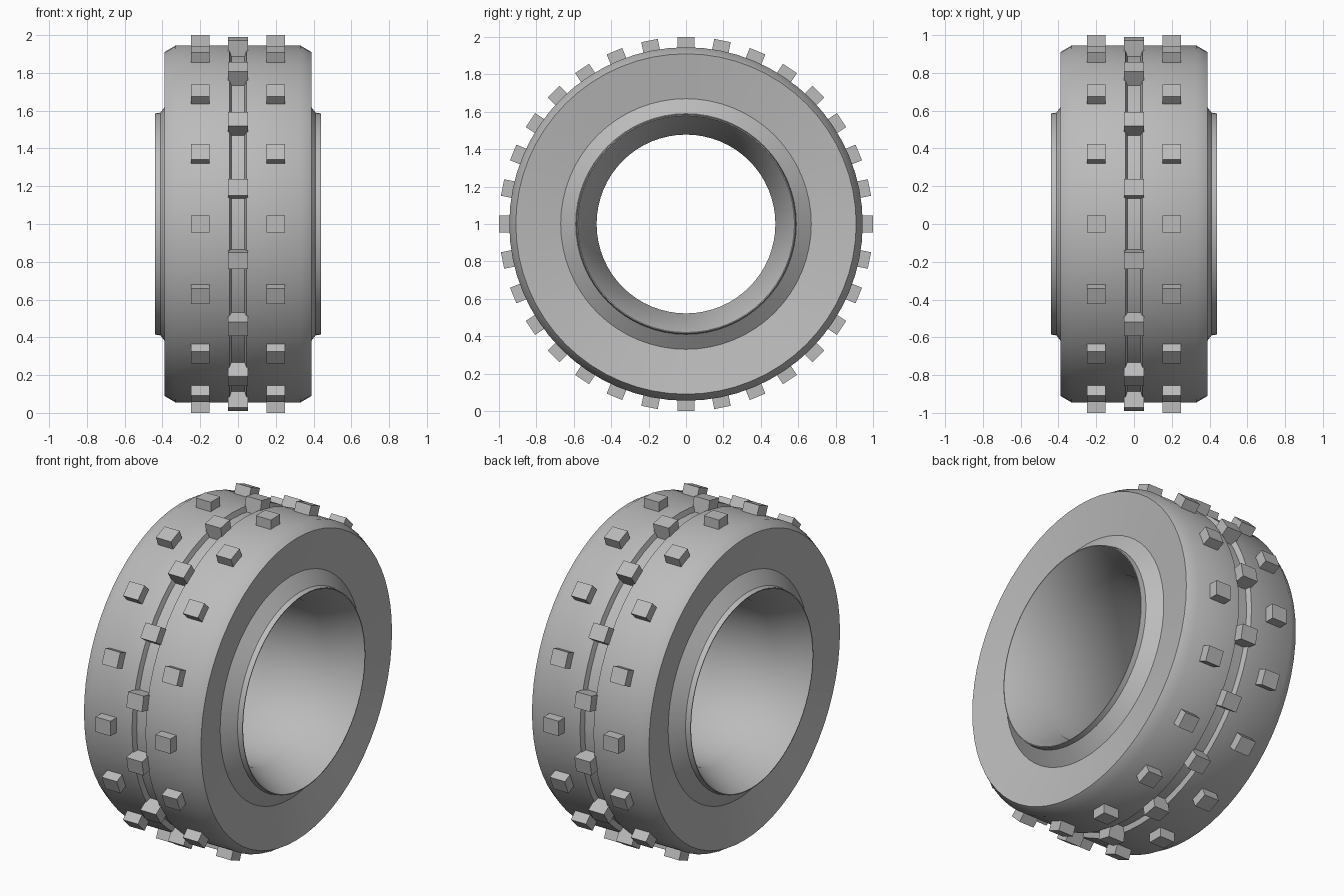
import bpy, bmesh, math
from mathutils import Matrix

if "Cube" in bpy.data.objects:
    bpy.data.objects.remove(bpy.data.objects["Cube"])

SEGMENTS = 64
ROW = 16

grey = bpy.data.materials.new("rubber_grey")
grey.use_nodes = True
colour = (0.5, 0.5, 0.5, 1)
grey.diffuse_color = colour
grey.node_tree.nodes["Principled BSDF"].inputs["Base Color"].default_value = colour


def finish(name, bm, smooth=False):
    bmesh.ops.recalc_face_normals(bm, faces=bm.faces)
    mesh = bpy.data.meshes.new(name)
    bm.to_mesh(mesh)
    bm.free()
    mesh.materials.append(grey)
    obj = bpy.data.objects.new(name, mesh)
    bpy.context.collection.objects.link(obj)
    obj.location.z = 1
    if smooth:
        bpy.ops.object.select_all(action='DESELECT')
        obj.select_set(True)
        bpy.context.view_layer.objects.active = obj
        bpy.ops.object.shade_smooth_by_angle(angle=math.radians(32))
    return obj


# Tyre body: half section as (x, radius), mirrored and spun round the axle
half = [(0.035, 0.915), (0.045, 0.945), (0.33, 0.945), (0.39, 0.91),
        (0.35, 0.67), (0.41, 0.59), (0.44, 0.585), (0.44, 0.58), (0.24, 0.478)]
section = half + [(-x, r) for x, r in reversed(half)]
bm = bmesh.new()
rings = []
for i in range(SEGMENTS):
    a = math.tau * i / SEGMENTS
    rings.append([bm.verts.new((x, r * math.cos(a), r * math.sin(a))) for x, r in section])
for i, ring in enumerate(rings):
    after = rings[(i + 1) % SEGMENTS]
    for j in range(len(section)):
        k = (j + 1) % len(section)
        bm.faces.new((ring[j], ring[k], after[k], after[j]))
finish("tyre_body", bm, smooth=True)


# Tread blocks: one ring of boxes per row, the centre row staggered
def tread_row(name, x, width, base, offset):
    bm = bmesh.new()
    top = 1.0
    for i in range(ROW):
        turn = Matrix.Rotation(math.tau * (i + offset) / ROW, 4, 'X')
        place = Matrix.Translation((x, 0, (top + base) / 2))
        size = Matrix.Diagonal((width, 0.09, top - base, 1))
        bmesh.ops.create_cube(bm, size=1, matrix=turn @ place @ size)
    finish(name, bm)


tread_row("left_tread_blocks", 0.2, 0.1, 0.92, 0)
tread_row("centre_tread_blocks", 0, 0.104, 0.9, 0.5)
tread_row("right_tread_blocks", -0.2, 0.1, 0.92, 0)
